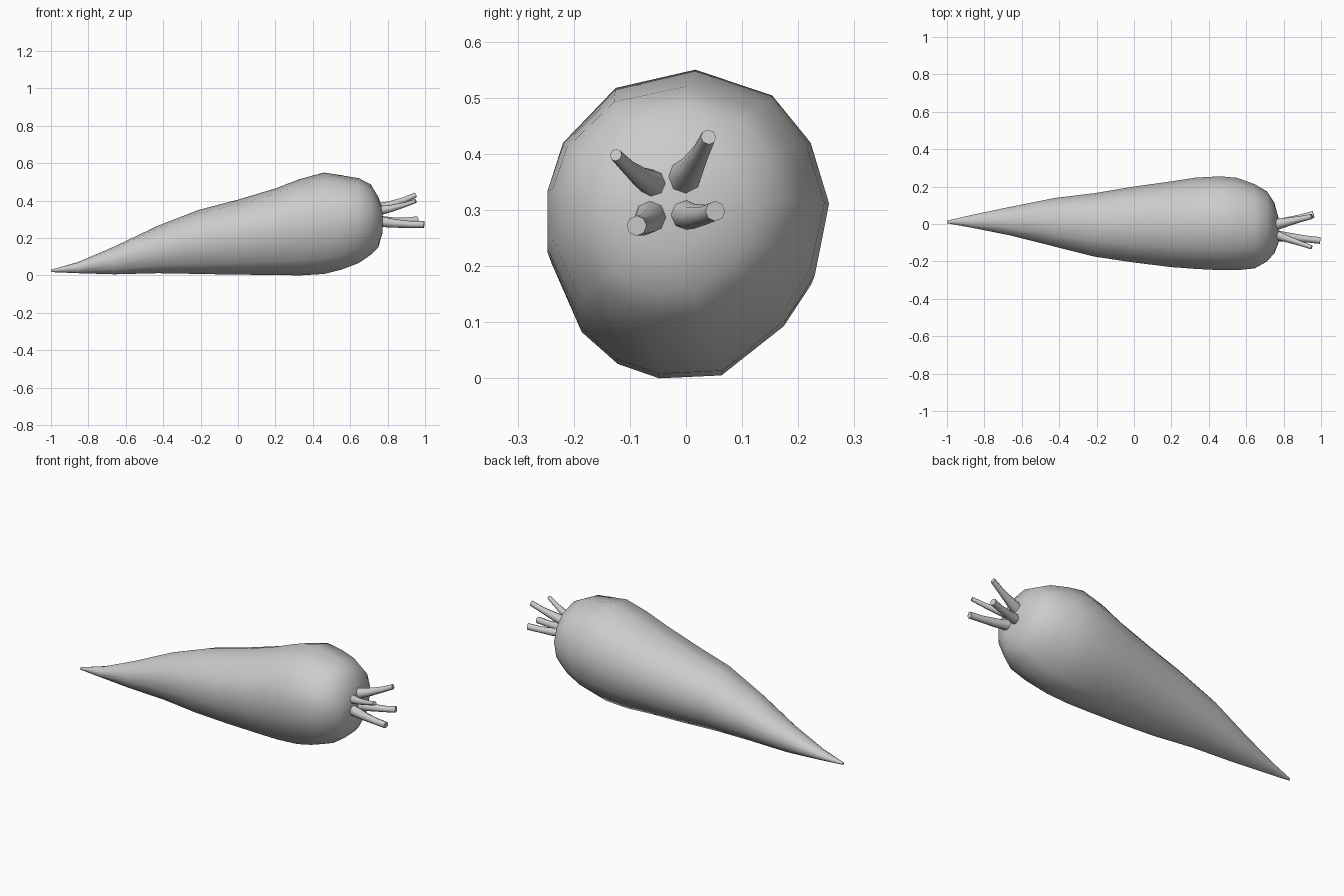
import bpy, bmesh, math
from mathutils import Vector

if "Cube" in bpy.data.objects:
    bpy.data.objects.remove(bpy.data.objects["Cube"])


def loft(name, rings, angle):
    """Skin a list of equal-sized point rings, capping both ends."""
    bm = bmesh.new()
    loops = [[bm.verts.new(p) for p in ring] for ring in rings]
    n = len(loops[0])
    for a, b in zip(loops, loops[1:]):
        for i in range(n):
            j = (i + 1) % n
            bm.faces.new((a[i], a[j], b[j], b[i]))
    bm.faces.new(loops[0])
    bm.faces.new(loops[-1])
    bmesh.ops.recalc_face_normals(bm, faces=bm.faces[:])
    mesh = bpy.data.meshes.new(name)
    bm.to_mesh(mesh)
    bm.free()
    obj = bpy.data.objects.new(name, mesh)
    bpy.context.collection.objects.link(obj)
    bpy.ops.object.select_all(action='DESELECT')
    obj.select_set(True)
    bpy.context.view_layer.objects.active = obj
    bpy.ops.object.shade_smooth_by_angle(angle=math.radians(angle))
    return obj


# Root: slightly uneven section, swept along a profile of
# (x, bottom z, top z, min y, max y)
section = [(.06, 1), (.6, .83), (.87, .52), (1, .12), (.9, -.35), (.70, -.64), (.25, -.98),
           (-.2, -1), (-.5, -.9), (-.76, -.68), (-.98, -.2), (-.98, .2), (-.87, .52), (-.5, .88)]
profile = [
    (-1.0, .018, .03, .004, .018), (-.86, .012, .07, -.022, .05),
    (-.66, .006, .155, -.063, .092), (-.43, .012, .265, -.122, .138),
    (-.21, .008, .35, -.178, .165), (0, .004, .405, -.21, .2),
    (.2, .003, .465, -.235, .228), (.33, 0, .515, -.245, .248),
    (.46, .008, .55, -.252, .255), (.55, .03, .536, -.252, .247),
    (.645, .066, .52, -.242, .213), (.71, .11, .487, -.205, .175),
    (.75, .15, .42, -.16, .115), (.772, .225, .36, -.105, .035)]
loft("carrot_root",
     [[(x, (y0 + y1) / 2 + u * (y1 - y0) / 2, (z0 + z1) / 2 + v * (z1 - z0) / 2)
       for u, v in section] for x, z0, z1, y0, y1 in profile], 60)

# Cut leaf stems: (base, tip, base radius, tip radius)
stems = [
    ((.75, -.055, .345), (.95, -.125, .398), .026, .011),
    ((.75, -.005, .355), (.95, .04, .43), .032, .014),
    ((.75, -.005, .292), (.96, .052, .298), .028, .018),
    ((.75, -.062, .29), (.995, -.088, .272), .030, .018)]
for k, (base, tip, r0, r1) in enumerate(stems):
    base, tip = Vector(base), Vector(tip)
    turn = (tip - base).to_track_quat('Z', 'Y')
    rings = []
    for t, bulge in ((0, 1), (.35, .9), (.7, .85), (1, 1)):
        centre = base.lerp(tip, t) + Vector((0, 0, -.006 * math.sin(math.pi * t)))
        r = (r0 + (r1 - r0) * t) * bulge
        rings.append([centre + turn @ Vector((r * math.cos(a), r * math.sin(a), 0))
                      for a in (math.tau * i / 8 for i in range(8))])
    loft(f"leaf_stem_{k + 1}", rings, 50)
